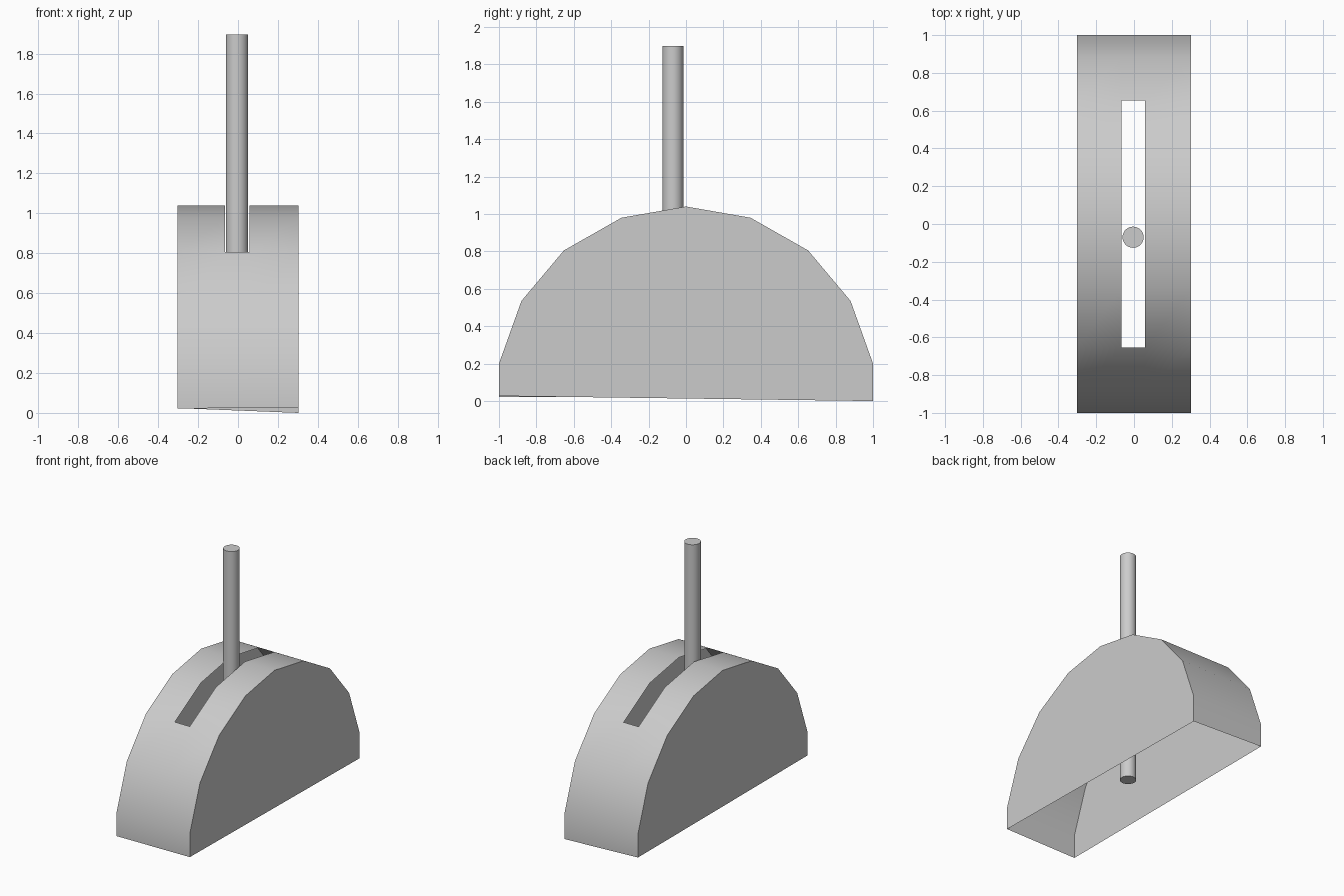
import bpy, bmesh

if "Cube" in bpy.data.objects:
    bpy.data.objects.remove(bpy.data.objects["Cube"])

# Half-round housing profile (y, z), front to back, above the bottom rim
half = [(1.0, 0.20), (0.88, 0.535), (0.653, 0.805), (0.345, 0.98)]
arc = [(-y, z) for y, z in half] + [(0.0, 1.04)] + [(y, z) for y, z in reversed(half)]
columns = [-0.303, -0.065, 0.058, 0.302]


def rim_z(x, y):
    # Slightly uneven open bottom: only the back right corner touches the ground
    u = (x - columns[0]) / (columns[-1] - columns[0])
    front, back = 0.022 + 0.005 * u, 0.024 * (1 - u)
    return front if y < 0 else back


def smooth(obj):
    bpy.ops.object.select_all(action='DESELECT')
    obj.select_set(True)
    bpy.context.view_layer.objects.active = obj
    bpy.ops.object.shade_smooth_by_angle(angle=0.6)


# Housing: thin curved skin with a slot in the crown, flat sides, open bottom
bm = bmesh.new()
grid = []
for x in columns:
    path = [(-1.0, rim_z(x, -1))] + arc + [(1.0, rim_z(x, 1))]
    grid.append([bm.verts.new((x, y, z)) for y, z in path])
rows = len(grid[0])
for c in range(3):
    for r in range(rows - 1):
        if c == 1 and 3 <= r <= 6:      # slot opening
            continue
        a, b = grid[c], grid[c + 1]
        bm.faces.new((a[r], b[r], b[r + 1], a[r + 1]))
bm.faces.new(grid[-1])                  # right side
bm.faces.new(list(reversed(grid[0])))   # left side
# Drop the loose edges and points left across the slot
bmesh.ops.delete(bm, geom=[v for v in bm.verts if not v.link_faces], context='VERTS')
mesh = bpy.data.meshes.new("housing")
bm.to_mesh(mesh)
bm.free()
housing = bpy.data.objects.new("housing", mesh)
bpy.context.collection.objects.link(housing)
smooth(housing)

# Lever rod standing in the slot
bottom, top = 0.12, 1.897
bpy.ops.mesh.primitive_cylinder_add(vertices=32, radius=0.056, depth=top - bottom,
                                    location=(-0.005, -0.07, (top + bottom) / 2))
rod = bpy.context.object
rod.name = "lever_rod"
smooth(rod)
